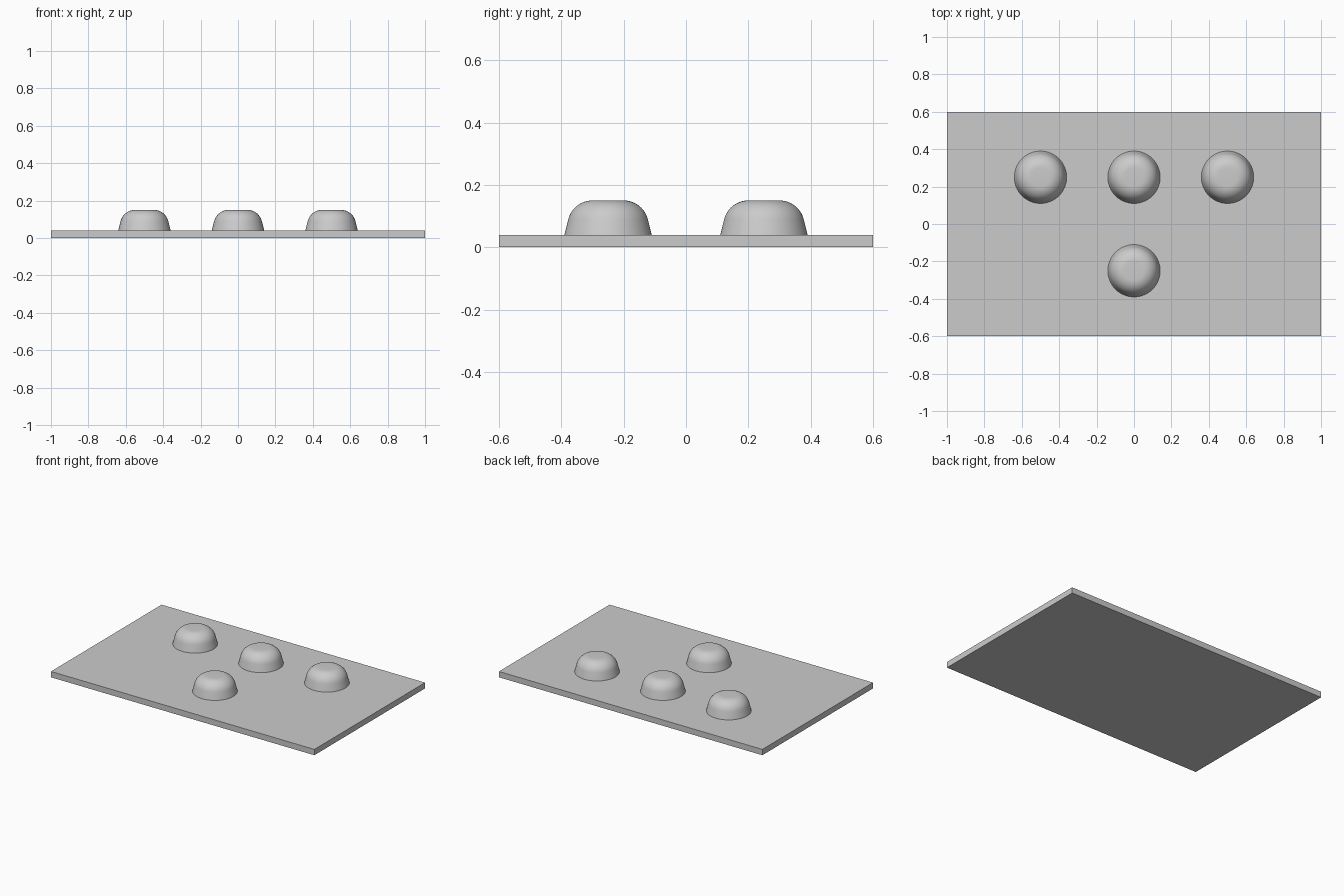
import bpy
import bmesh
from math import sin, cos, radians, pi

cube = bpy.data.objects.get("Cube")
if cube:
    bpy.data.objects.remove(cube, do_unlink=True)

# One plain grey for everything
grey = bpy.data.materials.new("light grey")
grey.use_nodes = True
colour = (0.6, 0.6, 0.6, 1)
grey.diffuse_color = colour
grey.node_tree.nodes["Principled BSDF"].inputs["Base Color"].default_value = colour

PLATE_TOP = 0.04
DOME_TOP = 0.15
BASE_RADIUS = 0.14


def finish(name, bm):
    bmesh.ops.recalc_face_normals(bm, faces=bm.faces)
    mesh = bpy.data.meshes.new(name)
    bm.to_mesh(mesh)
    bm.free()
    mesh.materials.append(grey)
    obj = bpy.data.objects.new(name, mesh)
    bpy.context.collection.objects.link(obj)
    return obj


# Base plate
bm = bmesh.new()
bmesh.ops.create_cube(bm, size=1)
bmesh.ops.scale(bm, vec=(2, 1.2, PLATE_TOP), verts=bm.verts)
bmesh.ops.translate(bm, vec=(0, 0, PLATE_TOP / 2), verts=bm.verts)
finish("base_plate", bm)


# Flat-topped dome: leaning side, rounded shoulder, flat cap
def dome(name, x, y):
    fillet, lean, steps = 0.08, radians(14), 10
    centre_z = DOME_TOP - fillet
    end_z = centre_z + fillet * sin(lean)
    end_r = BASE_RADIUS - (end_z - PLATE_TOP) * sin(lean) / cos(lean)
    centre_r = end_r - fillet * cos(lean)
    profile = [(BASE_RADIUS, PLATE_TOP)]
    for i in range(steps + 1):
        a = lean + (pi / 2 - lean) * i / steps
        profile.append((centre_r + fillet * cos(a), centre_z + fillet * sin(a)))

    bm = bmesh.new()
    sides = 64
    rings = [[bm.verts.new((r * cos(2 * pi * k / sides), r * sin(2 * pi * k / sides), z))
              for k in range(sides)] for r, z in profile]
    for low, high in zip(rings, rings[1:]):
        for k in range(sides):
            n = (k + 1) % sides
            bm.faces.new((low[k], low[n], high[n], high[k]))
    bm.faces.new(rings[-1])
    bm.faces.new(rings[0][::-1])
    obj = finish(name, bm)
    obj.location = (x, y, 0)
    bpy.ops.object.select_all(action="DESELECT")
    obj.select_set(True)
    bpy.context.view_layer.objects.active = obj
    bpy.ops.object.shade_smooth_by_angle(angle=radians(35))


# Row of three at the back, one in front
for name, x, y in (("back_right_dome", -0.5, 0.25), ("back_middle_dome", 0, 0.25),
                   ("back_left_dome", 0.5, 0.25), ("front_dome", 0, -0.25)):
    dome(name, x, y)
